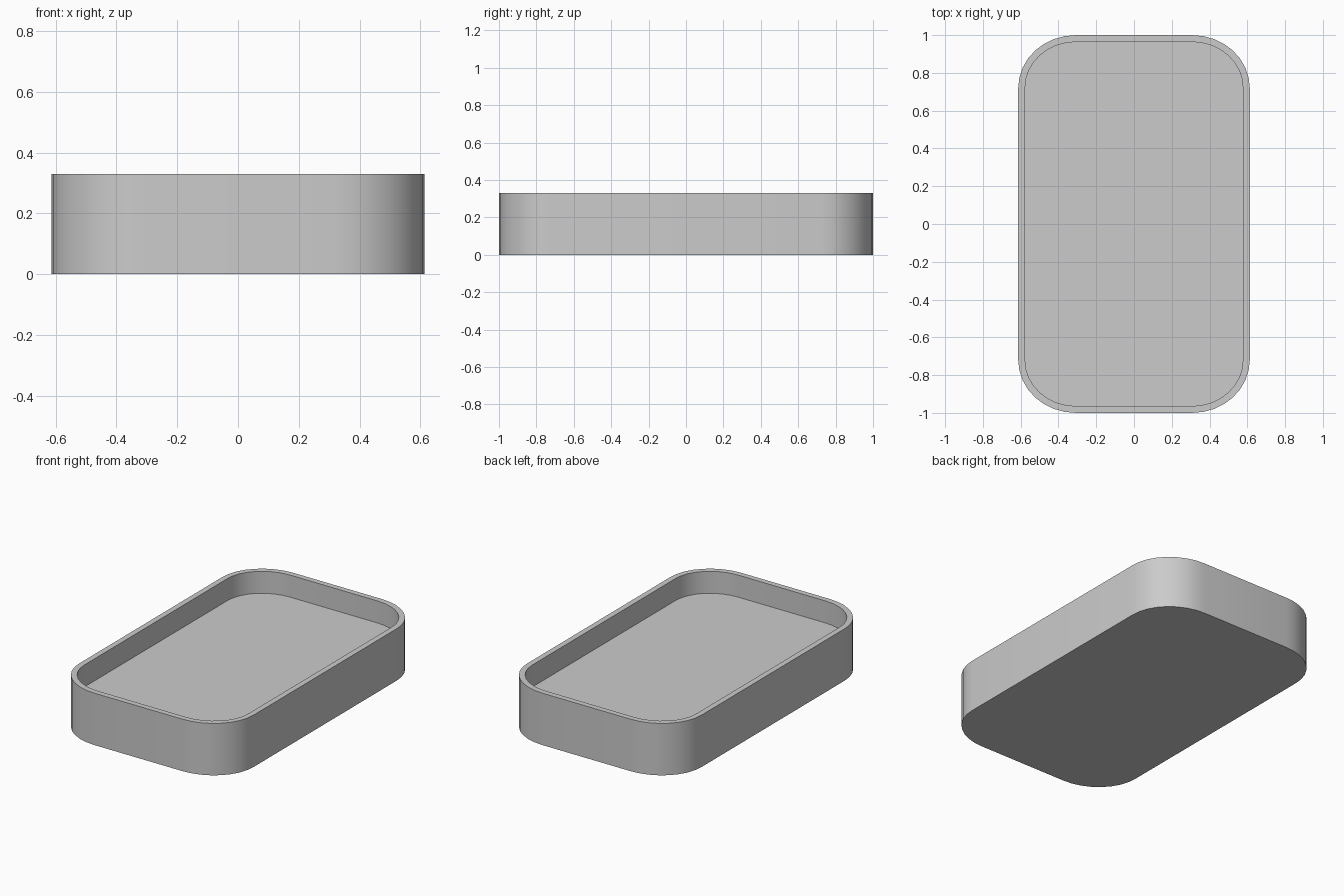
import bpy, bmesh
from math import sin, cos, pi

if "Cube" in bpy.data.objects:
    bpy.data.objects.remove(bpy.data.objects["Cube"])

HX, HY, H = 0.613, 1.0, 0.33     # outer half sizes and height
WALL, FLOOR = 0.036, 0.19        # wall thickness and inner floor level
RX, RY, SEG = 0.305, 0.28, 8     # corner rounding


def ring(bm, inset, z):
    """Rounded-rectangle loop of vertices, counter-clockwise."""
    verts = []
    for q, (sx, sy) in enumerate([(1, 1), (-1, 1), (-1, -1), (1, -1)]):
        for i in range(SEG + 1):
            a = (q + i / SEG) * pi / 2
            x = sx * (HX - RX) + (RX - inset) * cos(a)
            y = sy * (HY - RY) + (RY - inset) * sin(a)
            verts.append(bm.verts.new((x, y, z)))
    return verts


# Tray: outer wall, flat rim, inner wall, raised floor and closed base
bm = bmesh.new()
loops = [ring(bm, 0, 0), ring(bm, 0, H), ring(bm, WALL, H), ring(bm, WALL, FLOOR)]
for lo, hi in zip(loops, loops[1:]):
    for i in range(len(lo)):
        j = (i + 1) % len(lo)
        bm.faces.new((lo[i], lo[j], hi[j], hi[i]))
bm.faces.new(loops[0][::-1])
bm.faces.new(loops[-1])

mesh = bpy.data.meshes.new("tray")
bm.to_mesh(mesh)
bm.free()
tray = bpy.data.objects.new("tray", mesh)
bpy.context.collection.objects.link(tray)

# Smooth corners, sharp rims
bpy.context.view_layer.objects.active = tray
tray.select_set(True)
bpy.ops.object.shade_smooth_by_angle(angle=pi / 6)
